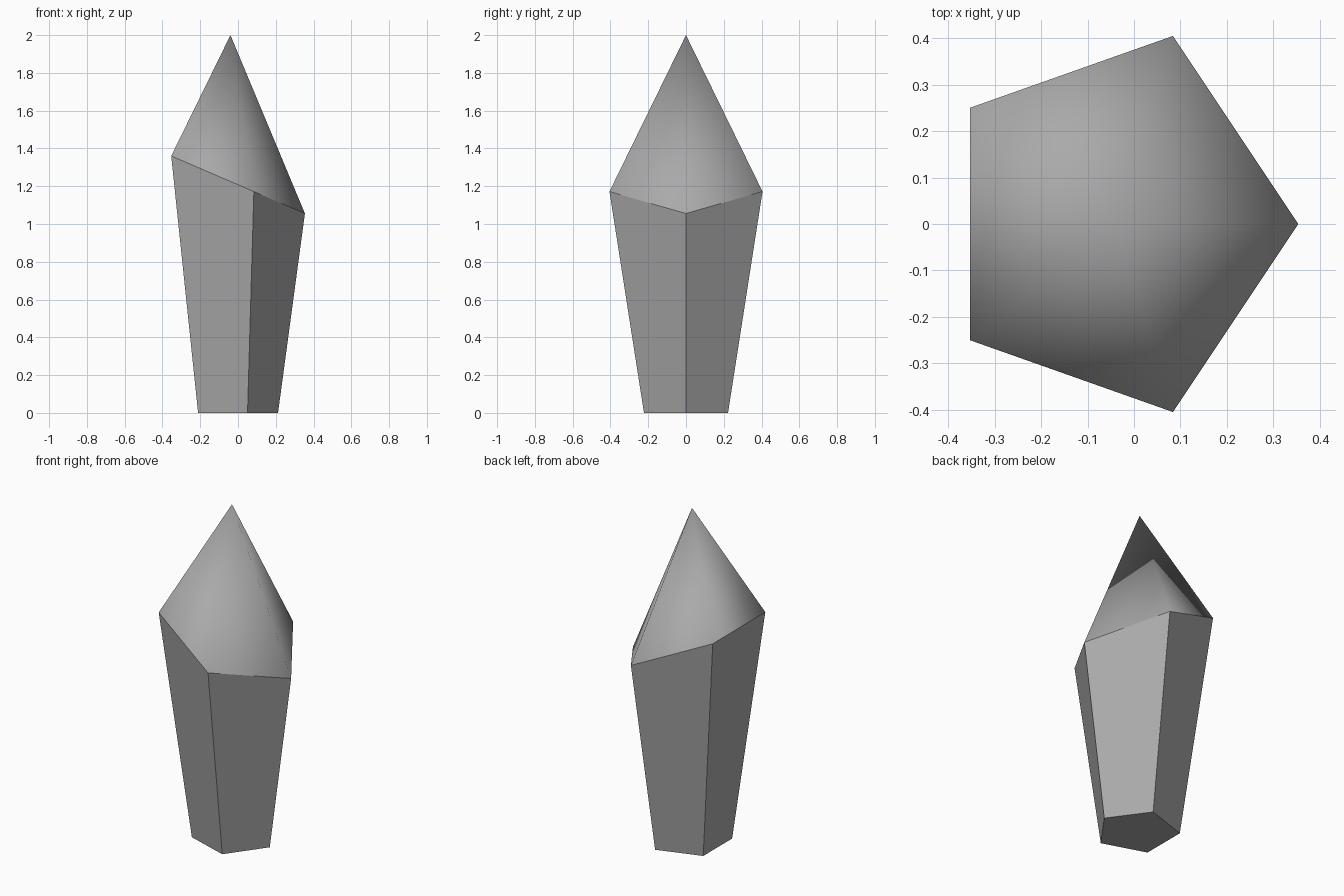
import bpy
import bmesh
from math import cos, sin, tau, radians

default_cube = bpy.data.objects.get("Cube")
if default_cube:
    bpy.data.objects.remove(default_cube, do_unlink=True)

SIDES = 5
TILT = radians(23.3)

stone = bpy.data.materials.new("grey_stone")
stone.use_nodes = True
grey = (0.4, 0.4, 0.4, 1.0)
stone.diffuse_color = grey
stone.node_tree.nodes["Principled BSDF"].inputs["Base Color"].default_value = grey

bm = bmesh.new()


def ring(radius, x, z, tilt=0.0):
    """Regular polygon, tipped about the y axis so its +x corner drops."""
    verts = []
    for i in range(SIDES):
        a = tau * i / SIDES
        u = radius * cos(a)
        verts.append(bm.verts.new((x + u * cos(tilt), radius * sin(a), z - u * sin(tilt))))
    return verts


# Tapered shaft between a level base and a slanted shoulder
base = ring(0.234, -0.022, 0.0)
shoulder = ring(0.426, -0.037, 1.224, TILT)
apex = bm.verts.new((-0.04, 0.0, 2.0))

bm.faces.new(list(reversed(base)))
for i in range(SIDES):
    j = (i + 1) % SIDES
    bm.faces.new((base[i], base[j], shoulder[j], shoulder[i]))
    # Smooth pointed tip
    bm.faces.new((shoulder[i], shoulder[j], apex)).smooth = True
    # Crisp break between shaft and tip
    bm.edges.get((shoulder[i], shoulder[j])).smooth = False

mesh = bpy.data.meshes.new("crystal_shard")
bm.to_mesh(mesh)
bm.free()
mesh.materials.append(stone)
shard = bpy.data.objects.new("crystal_shard", mesh)
bpy.context.collection.objects.link(shard)
